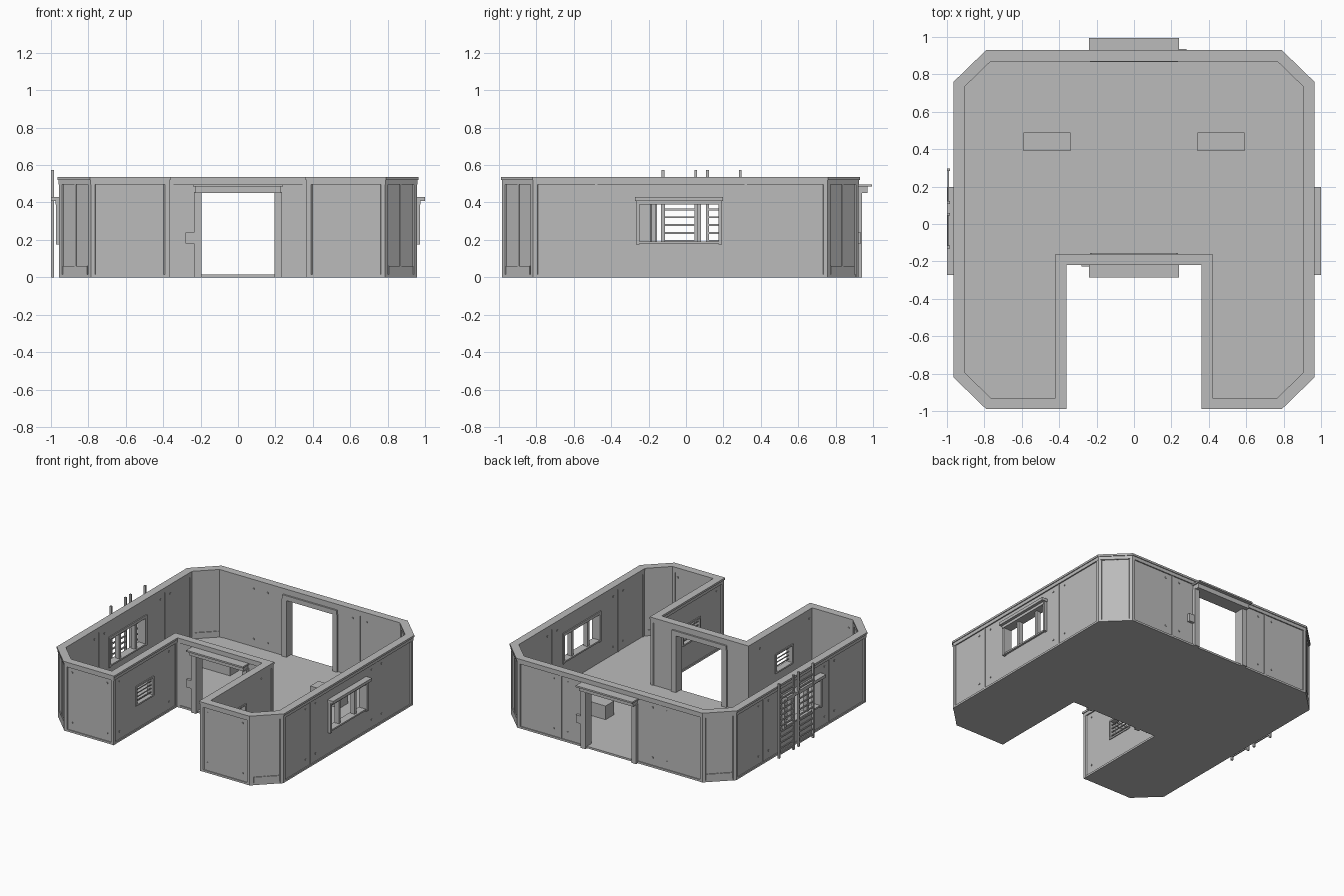
import bpy, bmesh
from mathutils import Vector, Matrix

cube = bpy.data.objects.get("Cube")
if cube:
    bpy.data.objects.remove(cube, do_unlink=True)

grey = bpy.data.materials.new("plain_grey")
grey.use_nodes = True
grey.diffuse_color = (0.5, 0.5, 0.5, 1)
grey.node_tree.nodes["Principled BSDF"].inputs["Base Color"].default_value = (0.5, 0.5, 0.5, 1)

# U-shaped outline, counter-clockwise, mirrored in x
half = [(.36, -.22), (.36, -.99), (.79, -.99), (.965, -.82), (.965, .76), (.79, .93)]
outline = [Vector(p) for p in half] + [Vector((-x, y)) for x, y in reversed(half)]
count = len(outline)
NOTCH_R, FRONT_R, SIDE_R, BACK, SIDE_L, FRONT_L, NOTCH_L, PORCH = 0, 1, 3, 5, 7, 9, 10, 11
CHAMFERS = (2, 4, 6, 8)
TOP = .535


def direction(i):
    return (outline[(i + 1) % count] - outline[i % count]).normalized()


def normal(i):
    d = direction(i)
    return Vector((-d.y, d.x))


def inset(i, dist):
    """Mitred corner moved into the building."""
    a, b = normal(i - 1 + count), normal(i)
    return outline[i] + (a + b) * dist / (1 + a.dot(b))


def finish(name, bm):
    bmesh.ops.recalc_face_normals(bm, faces=bm.faces)
    mesh = bpy.data.meshes.new(name)
    bm.to_mesh(mesh)
    bm.free()
    mesh.materials.append(grey)
    obj = bpy.data.objects.new(name, mesh)
    bpy.context.collection.objects.link(obj)
    return obj


def add_prism(bm, points, z0, z1):
    low = [bm.verts.new((p.x, p.y, z0)) for p in points]
    high = [bm.verts.new((p.x, p.y, z1)) for p in points]
    bm.faces.new(low[::-1])
    bm.faces.new(high)
    for k in range(len(points)):
        n = (k + 1) % len(points)
        bm.faces.new((low[k], low[n], high[n], high[k]))


def ring(name, outer, inner, z0, z1):
    bm = bmesh.new()
    rows = [[bm.verts.new((*inset(i, d), z)) for i in range(count)]
            for d, z in ((outer, z0), (outer, z1), (inner, z1), (inner, z0))]
    for r in range(4):
        a, b = rows[r], rows[(r + 1) % 4]
        for i in range(count):
            n = (i + 1) % count
            bm.faces.new((a[i], a[n], b[n], b[i]))
    return finish(name, bm)


def boxes(name, items):
    """Each item: (x0, x1, y0, y1, z0, z1)."""
    bm = bmesh.new()
    for x0, x1, y0, y1, z0, z1 in items:
        add_prism(bm, [Vector(p) for p in ((x0, y0), (x1, y0), (x1, y1), (x0, y1))], z0, z1)
    return finish(name, bm)


def wall_boxes(name, items):
    """Each item: (edge, shift along edge, width, depth0, depth1, z0, z1); negative depth is outside."""
    bm = bmesh.new()
    for i, s, w, d0, d1, z0, z1 in items:
        mid = (outline[i] + outline[(i + 1) % count]) / 2 + direction(i) * s
        u, n = direction(i) * w / 2, normal(i)
        add_prism(bm, [mid - u + n * d0, mid + u + n * d0, mid + u + n * d1, mid - u + n * d1], z0, z1)
    return finish(name, bm)


def mid_y(edge):
    return (outline[edge].y + outline[(edge + 1) % count].y) / 2


# Floor, walls and capping
bm = bmesh.new()
add_prism(bm, [inset(i, .008) for i in range(count)], 0, .015)
finish("floor", bm)
walls = ring("walls", .015, .052, .01, .51)
ring("cap_band", .006, .057, .495, .522)
ring("cap_lip", 0, .06, .52, TOP)

# Openings: two doors, two side windows, two porch windows
WIN = -.0375 - mid_y(SIDE_R)
PORCH_WIN = -.6 - mid_y(NOTCH_R)
cutter = wall_boxes("opening_cutter", [
    (BACK, 0, .39, -.1, .15, .015, .45), (PORCH, 0, .39, -.1, .15, .015, .45),
    (SIDE_R, WIN, .425, -.1, .15, .19, .39), (SIDE_L, -WIN, .425, -.1, .15, .19, .39),
    (NOTCH_R, -PORCH_WIN, .2, -.1, .15, .2, .335), (NOTCH_L, PORCH_WIN, .2, -.1, .15, .2, .335)])
cutter.hide_render = True
cut = walls.modifiers.new("openings", 'BOOLEAN')
cut.object, cut.solver = cutter, 'EXACT'
bpy.context.view_layer.objects.active = walls
bpy.ops.object.modifier_apply(modifier="openings")
bpy.data.objects.remove(cutter, do_unlink=True)

# Folded corner posts, outside and inside
for name, outer, inner in (("corner_posts_outer", .007, .02), ("corner_posts_inner", .045, .057)):
    bm = bmesh.new()
    for i in range(count):
        back, ahead = -direction(i - 1 + count) * .022, direction(i) * .022
        p, q = inset(i, outer), inset(i, inner)
        add_prism(bm, [p, p + ahead, q + ahead, q, q + back, p + back], 0, .5)
    finish(name, bm)

# Door frames with stepped headers and wall switches
for name, edge in (("back_door", BACK), ("porch_door", PORCH)):
    wall_boxes(name + "_frame", [(edge, s * .215, .04, -.012, .065, 0, .455) for s in (-1, 1)]
               + [(edge, 0, .46, -.04, .065, .45, .487), (edge, 0, .48, -.065, .03, .485, .497)])
    wall_boxes(name + "_switch", [(edge, -.258, .045, -.006, .02, .18, .24)])

# Side window frames, mullions and hoods
for name, edge, sign in (("left_window", SIDE_R, 1), ("right_window", SIDE_L, -1)):
    at = WIN * sign
    wall_boxes(name + "_frame",
               [(edge, at + s * .22, .02, -.008, .06, .175, .41) for s in (-1, 1)]
               + [(edge, at, .43, 0, .06, .18, .192), (edge, at, .45, -.012, .06, .388, .41),
                  (edge, at, .47, -.034, .03, .408, .43)])
    wall_boxes(name + "_mullions",
               [(edge, at + sign * s, .022, .015, .05, .19, .39) for s in (-.085, .107)])

# Porch windows with slats
for name, edge, at in (("porch_window_left", NOTCH_R, -PORCH_WIN), ("porch_window_right", NOTCH_L, PORCH_WIN)):
    wall_boxes(name + "_frame",
               [(edge, at + s * .103, .014, .008, .058, .193, .342) for s in (-1, 1)]
               + [(edge, at, .2, .008, .058, z, z + .012) for z in (.191, .332)])
    wall_boxes(name + "_slats", [(edge, at, .2, .02, .026, .22 + .028 * k, .226 + .028 * k) for k in range(4)])

# Panel battens, rivets and chamfer kick plates
seams = [(e, s) for e in (SIDE_R, SIDE_L) for s in (-.45, .35)] + [(BACK, -.42), (BACK, .42)]
wall_boxes("panel_battens", [(e, s, .012, a, b, .015, .495) for e, s in seams
                             for a, b in ((.011, .02), (.048, .056))])
rivets = [(e, s + o) for e, s in seams for o in (-.06, .06)]
rivets += [(e, s) for e in (FRONT_R, FRONT_L) for s in (-.15, .15)]
rivets += [(e, s) for e in (NOTCH_R, NOTCH_L) for s in (-.3, .3)]
wall_boxes("rivets", [(e, s, .01, a, b, z, z + .01) for e, s in rivets
                      for a, b in ((.01, .02), (.045, .057)) for z in (.07, .455)])
wall_boxes("kick_plates", [(e, 0, .18, a, b, .015, .06) for e in CHAMFERS
                           for a, b in ((.008, .02), (.045, .058))])
wall_boxes("chamfer_battens", [(e, 0, .012, .011, .02, .06, .495) for e in CHAMFERS])

# Pair of ladders against the right wall
for name, y0, y1 in (("ladder_front", -.13, .06), ("ladder_rear", .108, .298)):
    boxes(name, [(-1, -.985, y, y + .014, 0, .573) for y in (y0, y1 - .014)]
          + [(-.997, -.988, y0, y1, .022 + .042 * k, .032 + .042 * k) for k in range(12)])

# Low storage boxes inside
for name, x in (("box_left", .465), ("box_right", -.465)):
    boxes(name, [(x - .125, x + .125, .39, .49, .01, .12)])
